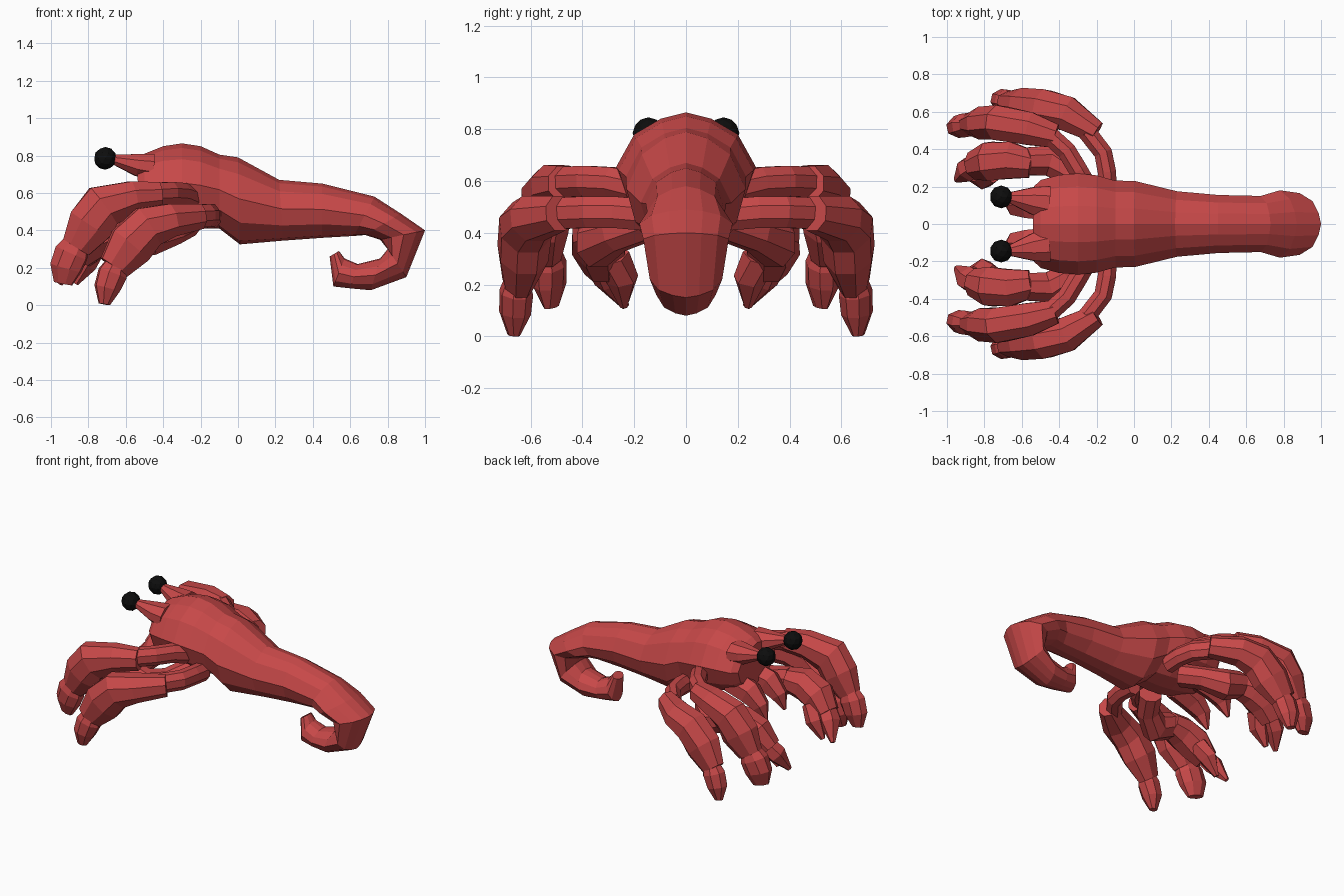
import bpy, bmesh, math
from mathutils import Vector

cube = bpy.data.objects.get("Cube")
if cube:
    bpy.data.objects.remove(cube)


def material(name, color):
    m = bpy.data.materials.new(name)
    m.use_nodes = True
    m.diffuse_color = (*color, 1)
    b = m.node_tree.nodes["Principled BSDF"]
    b.inputs["Base Color"].default_value = (*color, 1)
    b.inputs["Roughness"].default_value = 0.8
    return m


RED = material("shell_red", (0.57, 0.065, 0.065))
BLACK = material("eye_black", (0.004, 0.004, 0.004))


def finish(bm, name, mat):
    bmesh.ops.recalc_face_normals(bm, faces=bm.faces[:])
    me = bpy.data.meshes.new(name)
    bm.to_mesh(me)
    bm.free()
    me.materials.append(mat)
    ob = bpy.data.objects.new(name, me)
    bpy.context.collection.objects.link(ob)
    return ob


def loft(name, rings):
    """Skin a list of equal-length point rings and cap both ends."""
    bm = bmesh.new()
    loops = [[bm.verts.new(p) for p in ring] for ring in rings]
    n = len(loops[0])
    for a, b in zip(loops, loops[1:]):
        for i in range(n):
            j = (i + 1) % n
            bm.faces.new((a[i], a[j], b[j], b[i]))
    bm.faces.new(loops[0])
    bm.faces.new(loops[-1])
    return finish(bm, name, RED)


def limb(name, side, path, sides=8):
    """Tapered tube; path rows are x, y, z, half width, half height."""
    pts = [Vector((p[0], p[1] * side, p[2])) for p in path]
    rings = []
    for i, p in enumerate(pts):
        before = (p - pts[i - 1]).normalized() if i else Vector()
        after = (pts[i + 1] - p).normalized() if i < len(pts) - 1 else Vector()
        t = (before + after).normalized()
        across = t.cross(Vector((0, 0, 1))).normalized()
        up = across.cross(t)
        ring = []
        for k in range(sides):
            a = 2 * math.pi * (k + 0.5) / sides
            ring.append(p + across * math.cos(a) * path[i][3] * 1.06
                        + up * math.sin(a) * path[i][4] * 1.06)
        rings.append(ring)
    return loft(name, rings)


# Body and curled tail: top x, top z, bottom x, bottom z, half width
body = [
    (-.54, .78, -.53, .50, .20), (-.50, .81, -.50, .47, .235),
    (-.40, .85, -.40, .44, .262), (-.30, .865, -.30, .42, .27),
    (-.20, .85, -.20, .41, .26), (-.10, .805, -.10, .41, .232),
    (.00, .79, .01, .325, .23), (.22, .67, .24, .345, .175),
    (.45, .65, .45, .36, .155), (.73, .58, .62, .37, .15),
    (.87, .49, .68, .375, .18), (1.0, .40, .76, .35, .165),
    (.90, .15, .80, .30, .14), (.71, .08, .76, .25, .115),
    (.60, .09, .64, .22, .095), (.51, .10, .57, .25, .08),
    (.49, .26, .54, .29, .05),
]
half = [(0, 1), (.36, .89), (.74, .62), (1, .05), (.85, -.5), (.42, -.92), (0, -1)]
profile = half + [(-u, v) for u, v in half[-2:0:-1]]
rings = []
for tx, tz, bx, bz, w in body:
    top, low = Vector((tx, 0, tz)), Vector((bx, 0, bz))
    rings.append([low.lerp(top, (v + 1) / 2) + Vector((0, u * w, 0)) for u, v in profile])
loft("body_and_tail", rings)

for side, tag in ((1, "back"), (-1, "front")):
    # Eye on a stalk
    limb("eye_stalk_" + tag, side, [
        (-.46, .115, .74, .09, .07), (-.54, .125, .75, .075, .06),
        (-.69, .145, .785, .02, .02)])
    bm = bmesh.new()
    bmesh.ops.create_icosphere(bm, subdivisions=2, radius=.061)
    bmesh.ops.translate(bm, verts=bm.verts[:], vec=(-.71, .145 * side, .785))
    finish(bm, "eye_" + tag, BLACK)

    # Pointed mouthpart hanging under the head
    limb("mouthpart_" + tag, side, [
        (-.42, .09, .52, .08, .08), (-.56, .10, .48, .075, .08),
        (-.64, .10, .41, .055, .05), (-.68, .10, .32, .01, .01)], 6)

    # Forward leg: arm, shell, foot
    limb("forward_arm_" + tag, side, [
        (-.24, .18, .57, .055, .065), (-.30, .29, .595, .052, .06),
        (-.36, .39, .60, .052, .06), (-.46, .48, .595, .052, .06)])
    limb("forward_shell_" + tag, side, [
        (-.42, .47, .59, .065, .07), (-.56, .51, .58, .09, .085),
        (-.72, .54, .53, .095, .122), (-.79, .54, .43, .09, .125),
        (-.865, .535, .31, .055, .082)])
    limb("forward_foot_" + tag, side, [
        (-.855, .535, .35, .04, .06), (-.89, .53, .28, .065, .09),
        (-.92, .525, .20, .06, .085), (-.935, .52, .115, .025, .05)])

    # Rear leg: arm, shell, foot
    limb("rear_arm_" + tag, side, [
        (-.14, .17, .47, .05, .062), (-.145, .28, .48, .05, .062),
        (-.165, .38, .48, .05, .062), (-.25, .49, .475, .05, .062)])
    limb("rear_shell_" + tag, side, [
        (-.20, .49, .475, .06, .068), (-.36, .59, .455, .095, .09),
        (-.48, .62, .42, .10, .115), (-.575, .63, .32, .095, .125),
        (-.665, .65, .20, .055, .085)])
    limb("rear_foot_" + tag, side, [
        (-.645, .65, .24, .04, .05), (-.67, .655, .17, .062, .078),
        (-.70, .66, .09, .058, .068), (-.715, .665, .005, .022, .03)])

    # Inner pincer: arm, palm and two pointed fingers
    limb("pincer_arm_" + tag, side, [
        (-.26, .15, .44, .07, .07), (-.34, .27, .395, .07, .07),
        (-.45, .34, .36, .085, .095), (-.58, .335, .41, .075, .08)])
    limb("pincer_palm_" + tag, side, [
        (-.55, .32, .41, .075, .075), (-.66, .34, .40, .10, .10),
        (-.77, .335, .35, .105, .105), (-.85, .315, .26, .075, .075)])
    limb("pincer_long_finger_" + tag, side, [
        (-.82, .33, .30, .06, .06), (-.89, .29, .22, .065, .06),
        (-.95, .235, .115, .015, .015)], 6)
    limb("pincer_short_finger_" + tag, side, [
        (-.76, .28, .31, .06, .06), (-.81, .245, .22, .06, .055),
        (-.87, .24, .115, .015, .015)], 6)
